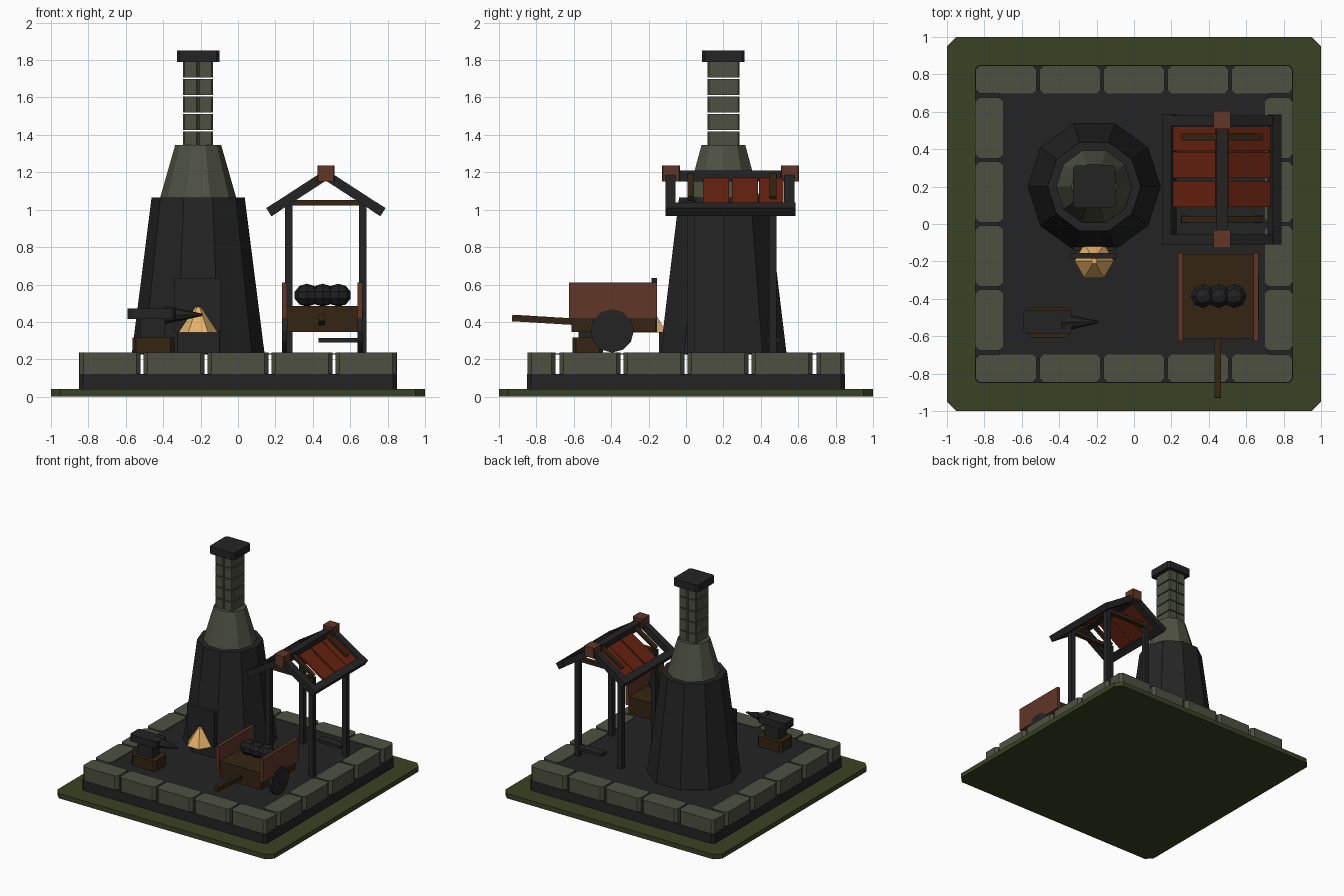
import bpy, bmesh, math
from mathutils import Matrix, Vector

if "Cube" in bpy.data.objects:
    bpy.data.objects.remove(bpy.data.objects["Cube"])


def material(name, r, g, b):
    m = bpy.data.materials.new(name)
    m.diffuse_color = (r, g, b, 1)
    m.use_nodes = True
    m.node_tree.nodes["Principled BSDF"].inputs["Base Color"].default_value = m.diffuse_color
    return m


GRASS = material("grass green", .040, .055, .017)
DARK = material("dark iron", .0175, .0175, .018)
STONE = material("grey green stone", .074, .081, .053)
RED = material("red roof boards", .132, .016, .005)
BROWN = material("dark brown wood", .035, .018, .006)
RUST = material("reddish wood", .115, .037, .020)
FLAME = material("flame", .80, .44, .14)
COAL = material("coal black", .014, .014, .016)


def finish(name, bm, mat):
    bmesh.ops.recalc_face_normals(bm, faces=bm.faces[:])
    mesh = bpy.data.meshes.new(name)
    bm.to_mesh(mesh)
    bm.free()
    mesh.materials.append(mat)
    ob = bpy.data.objects.new(name, mesh)
    bpy.context.collection.objects.link(ob)
    return ob


def box(name, xr, yr, zr, mat, chamfer=0.0):
    """Box from ranges, with optional chamfered vertical edges."""
    bm = bmesh.new()
    bmesh.ops.create_cube(bm, size=1)
    size = [b - a for a, b in (xr, yr, zr)]
    mid = [(a + b) / 2 for a, b in (xr, yr, zr)]
    bmesh.ops.scale(bm, vec=size, verts=bm.verts[:])
    bmesh.ops.translate(bm, vec=mid, verts=bm.verts[:])
    if chamfer:
        upright = [e for e in bm.edges
                   if abs(e.verts[0].co.z - e.verts[1].co.z) > 1e-4]
        bmesh.ops.bevel(bm, geom=upright, offset=chamfer, offset_type='OFFSET',
                        segments=1, affect='EDGES')
    return finish(name, bm, mat)


def tilted(name, mid, size, mat, axis, angle):
    """Box centred on mid, turned about one axis."""
    ob = box(name, *[(-s / 2, s / 2) for s in size], mat)
    ob.data.transform(Matrix.Translation(mid) @ Matrix.Rotation(angle, 4, axis))
    return ob


def cone(name, mid, r1, r2, height, sides, mat, axis='Z', spin=0.0):
    """Cone or cylinder centred on mid, first vertex on +x when unspun."""
    bm = bmesh.new()
    bmesh.ops.create_cone(bm, cap_ends=True, segments=sides, radius1=r1,
                          radius2=r2, depth=height)
    v = max(bm.verts, key=lambda v: v.co.x)
    start = math.atan2(v.co.y, v.co.x)
    m = Matrix.Rotation(spin - start, 4, 'Z')
    if axis == 'X':
        m = Matrix.Rotation(math.pi / 2, 4, 'Y') @ m
    bm.transform(Matrix.Translation(mid) @ m)
    return finish(name, bm, mat)


# Ground, plinth and raised floor
box("ground", (-1, 1), (-1, 1), (0, .04), GRASS, .05)
box("plinth", (-.85, .85), (-.85, .85), (.04, .122), DARK, .02)
box("floor", (-.72, .72), (-.72, .72), (.226, .231), DARK)

# Stone border: five along front and back, four along each side
for s in (-1, 1):
    for i in range(5):
        x = (i - 2) * .342
        y = s * .772
        box("border_stone", (x - .163, x + .163), (y - .075, y + .075),
            (.122, .236), STONE, .022)
    for i in range(4):
        y = (i - 1.5) * .342
        x = s * .775
        box("border_stone", (x - .075, x + .075), (y - .163, y + .163),
            (.122, .236), STONE, .022)

# Furnace body, hood and brick chimney
FX, FY = -.213, .2
cone("furnace_body", (FX, FY, .648), .355, .249, .835, 10, DARK)
cone("furnace_hood", (FX, FY, 1.205), .203, .123, .28, 10, STONE)
for i in range(5):
    z = 1.332 + i * .0935
    for x in (FX - .08, FX):
        box("chimney_brick", (x, x + .08), (FY - .085, FY + .085),
            (z, z + .086), STONE, .008)
box("chimney_cap", (FX - .114, FX + .114), (FY - .114, FY + .114),
    (1.79, 1.85), DARK, .015)

# Furnace mouth
box("furnace_panel", (FX - .127, FX + .122), (-.185, -.155), (.345, .635), DARK)
box("furnace_hearth", (FX - .11, FX + .115), (-.145, .1), (.231, .345), DARK)
cone("flame", (FX, -.197, .412), .105, .016, .135, 6, FLAME)

# Shelter posts, tie beams, low shelf
SX, SLOPE = .47, math.atan(.65)
for y in (.025, .465):
    for x in (.272, .668):
        box("shelter_post", (x - .02, x + .02), (y - .02, y + .02),
            (.231, 1.05), DARK)
    box("tie_beam", (.29, .65), (y - .018, y + .018), (1.022, 1.052), BROWN)
box("low_shelf", (.43, .65), (.43, .5), (.29, .315), DARK)


def on_slope(name, side, d0, d1, yr, thick, lift, mat):
    """Bar lying on one roof slope between two distances from the ridge."""
    d = (d0 + d1) / 2
    mid = (SX + side * d, (yr[0] + yr[1]) / 2, 1.185 - .65 * d + lift)
    length = (d1 - d0) / math.cos(SLOPE)
    tilted(name, mid, (length, yr[1] - yr[0], thick), mat, 'Y', side * SLOPE)


# Roof: rafters, eaves, three boards and two battens per slope
for side in (-1, 1):
    for yr in ((-.11, -.055), (.525, .58)):
        on_slope("rafter", side, 0, .3, yr, .05, 0, DARK)
    on_slope("eave_beam", side, .258, .305, (-.11, .585), .052, 0, DARK)
    for y in (.16, .315, .46):
        on_slope("roof_board", side, .03, .268, (y - .07, y + .07 - .01 * (y > .4)),
                 .016, -.003, RED)
    for y in (.025, .465):
        on_slope("batten", side, .02, .21, (y - .018, y + .018), .022, .014, BROWN)
box("ridge_beam", (SX - .03, SX + .03), (-.05, .52), (1.15, 1.21), DARK)
for y in (-.08, .555):
    box("ridge_cap", (SX - .046, SX + .046), (y - .048, y + .048),
        (1.15, 1.236), RUST, .005)

# Cart with coal
box("cart_bed", (.262, .64), (-.612, -.16), (.345, .485), BROWN)
for x in (.236, .64):
    box("cart_side", (x, x + .026), (-.625, -.155), (.415, .61), RUST)
    cone("cart_wheel", (x + .013, -.395, .352), .116, .116, .028, 12, DARK, 'X')
tilted("cart_handle", (.448, -.745, .41), (.033, .37, .035), BROWN, 'X', -.06)
for x in (.368, .453, .537):
    bm = bmesh.new()
    bmesh.ops.create_uvsphere(bm, u_segments=8, v_segments=5, radius=.068)
    bmesh.ops.scale(bm, vec=(1, 1, .9), verts=bm.verts[:])
    bmesh.ops.translate(bm, vec=(x, -.385, .543), verts=bm.verts[:])
    finish("coal_lump", bm, COAL)

# Anvil on its stump
box("anvil_stump", (-.565, -.34), (-.607, -.443), (.231, .318), BROWN, .02)
box("anvil_foot", (-.525, -.39), (-.575, -.475), (.318, .42), DARK)
box("anvil_body", (-.59, -.335), (-.585, -.463), (.415, .472), DARK, .012)
cone("anvil_horn", (-.29, -.525, .438), .05, .006, .2, 8, DARK, 'X')
